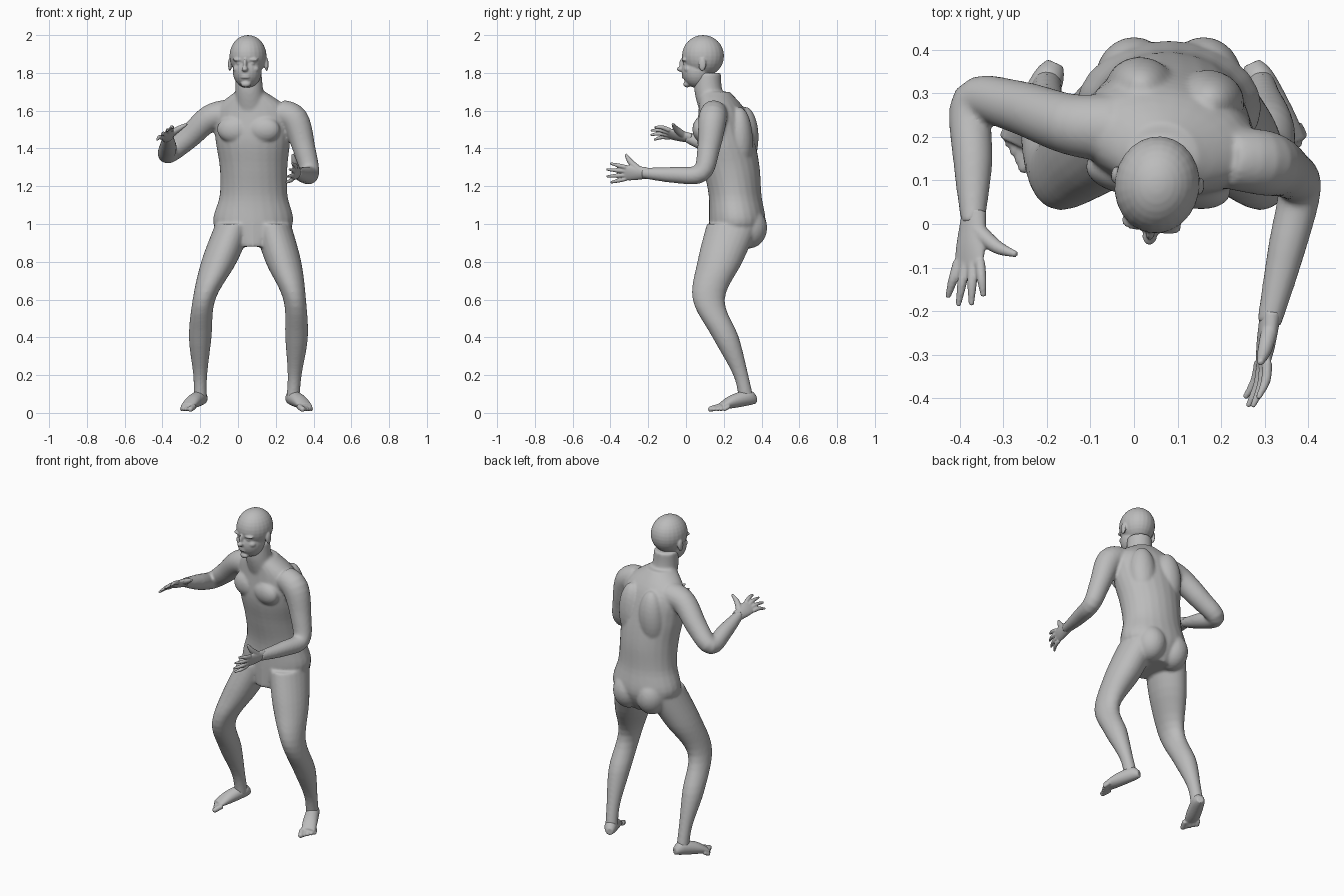
import bpy
import bmesh
import math
from mathutils import Vector, Matrix

if "Cube" in bpy.data.objects:
    bpy.data.objects.remove(bpy.data.objects["Cube"])

X, Y, Z = Matrix.Identity(3)

skin = bpy.data.materials.new("plain grey skin")
skin.use_nodes = True
skin.diffuse_color = (0.5, 0.5, 0.5, 1)
skin.node_tree.nodes["Principled BSDF"].inputs["Base Color"].default_value = skin.diffuse_color


def spline(rows, steps=5):
    """Catmull-Rom interpolation through rows of numbers."""
    points = [Vector(row) for row in rows]
    points = [points[0], *points, points[-1]]
    result = []
    for before, start, end, after in zip(points, points[1:], points[2:], points[3:]):
        leave, arrive = (end - before) / 2, (after - start) / 2
        for step in range(steps):
            t = step / steps
            ease = t * t * (3 - 2 * t)
            result.append(start.lerp(end, ease) + leave * t * (1 - t) ** 2 - arrive * t * t * (1 - t))
    return result + [points[-1]]


def loft(bm, rows, side=X, axis=None, sides=24):
    """Skin rings along a path; each row is a centre, a half width and, if not round, a half depth."""
    rows = spline(rows)
    centres = [Vector(row[:3]) for row in rows]
    last = len(rows) - 1
    rings = []
    for i, (row, centre) in enumerate(zip(rows, centres)):
        along = axis or (centres[min(i + 1, last)] - centres[max(i - 1, 0)]).normalized()
        across = (side - along * side.dot(along)).normalized()
        depth = along.cross(across)
        ring = []
        for k in range(sides):
            angle = math.tau * k / sides
            offset = across * row[3] * math.cos(angle) + depth * row[-1] * math.sin(angle)
            ring.append(bm.verts.new(centre + offset))
        rings.append(ring)
    for low, high in zip(rings, rings[1:]):
        for k in range(sides):
            bm.faces.new((low[k - 1], low[k], high[k], high[k - 1]))
    bm.faces.new(rings[0])
    bm.faces.new(rings[-1])


def blob(bm, place, radii):
    matrix = Matrix.LocRotScale(Vector(place), None, Vector(radii))
    bmesh.ops.create_uvsphere(bm, u_segments=24, v_segments=16, radius=1, matrix=matrix)


def finish(name, bm, voxel, rounds):
    """Fuse overlapping volumes into one soft skin."""
    bmesh.ops.recalc_face_normals(bm, faces=bm.faces)
    mesh = bpy.data.meshes.new(name)
    bm.to_mesh(mesh)
    bm.free()
    mesh.materials.append(skin)
    obj = bpy.data.objects.new(name, mesh)
    bpy.context.collection.objects.link(obj)
    fuse = obj.modifiers.new("fuse", "REMESH")
    fuse.mode = "VOXEL"
    fuse.voxel_size = voxel
    fuse.use_smooth_shade = True
    soften = obj.modifiers.new("soften", "SMOOTH")
    soften.factor = 0.5
    soften.iterations = rounds


# Torso: height, y, half width, half depth
spine_x = 0.08
torso_rows = [(0.88, 0.24, 0.1, 0.12), (1, 0.27, 0.21, 0.15), (1.15, 0.26, 0.18, 0.14),
              (1.3, 0.24, 0.18, 0.15), (1.45, 0.21, 0.2, 0.15), (1.6, 0.19, 0.2, 0.12),
              (1.7, 0.15, 0.08, 0.08)]
body = bmesh.new()
loft(body, [(spine_x, y, z, width, depth) for z, y, width, depth in torso_rows], axis=Z)

# Chest, back and seat muscles in pairs
for side in (-1, 1):
    muscle_x = spine_x + side * 0.08
    blob(body, (muscle_x, 0.1, 1.5), (0.09, 0.05, 0.07))
    blob(body, (muscle_x, 0.3, 1.45), (0.08, 0.07, 0.17))
    blob(body, (muscle_x, 0.33, 0.98), (0.09, 0.1, 0.11))

# Twist the trunk above the hips so that the left shoulder leads
pivot = Vector((spine_x, 0.22, 0))
for vert in body.verts:
    amount = min(max(vert.co.z - 1, 0) * 2, 1)
    turn = Matrix.Rotation(math.radians(-12) * amount, 3, "Z")
    vert.co = pivot + turn @ (vert.co - pivot)

# Neck
loft(body, [(0.07, 0.16, 1.6, 0.09), (0.06, 0.12, 1.7, 0.075), (0.055, 0.115, 1.8, 0.07)], axis=Z)

# Right arm reaches out, left arm hangs and bends forward
loft(body, [(-0.05, 0.22, 1.58, 0.08), (-0.15, 0.23, 1.56, 0.07), (-0.27, 0.27, 1.45, 0.06),
            (-0.37, 0.28, 1.37, 0.05), (-0.37, 0.14, 1.41, 0.045), (-0.37, 0, 1.46, 0.027)], side=Z)
loft(body, [(0.22, 0.15, 1.59, 0.07), (0.3, 0.14, 1.55, 0.075), (0.35, 0.12, 1.4, 0.06),
            (0.38, 0.08, 1.27, 0.05), (0.35, -0.06, 1.26, 0.043), (0.31, -0.23, 1.27, 0.028)])

# Legs: right x, left x, y, height, half width, half depth
leg_rows = [(-0.02, 0.18, 0.25, 1, 0.1, 0.14), (-0.1, 0.24, 0.18, 0.8, 0.095, 0.12),
            (-0.18, 0.3, 0.12, 0.6, 0.06, 0.085), (-0.2, 0.31, 0.21, 0.4, 0.06, 0.07),
            (-0.2, 0.3, 0.29, 0.2, 0.037, 0.04), (-0.2, 0.29, 0.32, 0.07, 0.035, 0.04)]
loft(body, [(right, *rest) for right, left, *rest in leg_rows], axis=Z)
loft(body, [(left, *rest) for right, left, *rest in leg_rows], axis=Z)
finish("body", body, 0.008, 6)


def foot(name, side, heel_x):
    """Heel to ball as one loft, with five toes turned outward."""
    bm = bmesh.new()
    heel = Vector((heel_x, 0.37, 0))
    ahead = Vector((side * 0.42, -0.9, 0)).normalized()
    outer = side * Z.cross(ahead)
    sole = [(0, 0.07, 0.02, 0.02), (0.04, 0.08, 0.036, 0.04),
            (0.14, 0.06, 0.042, 0.036), (0.21, 0.035, 0.04, 0.015)]
    loft(bm, [(*(heel + ahead * reach + Z * height), width, depth)
              for reach, height, width, depth in sole], outer, ahead)
    for toe in range(5):
        base = heel + ahead * (0.2 - toe * 0.007) + outer * (toe - 2) * 0.018 + Z * 0.034
        tip = base + ahead * (0.06 - toe * 0.006) - Z * 0.018
        thick = 0.011 if toe else 0.015
        loft(bm, [(*base, thick), (*base.lerp(tip, 0.8), thick), (*tip, thick / 2)], outer, sides=12)
    finish(name, bm, 0.005, 3)


foot("right_foot", -1, -0.18)
foot("left_foot", 1, 0.27)


def hand(name, wrist, ahead, across, palm, thumb_tip):
    """Palm, four spread fingers and a thumb; across runs from index to little finger."""
    bm = bmesh.new()
    wrist, thumb_tip = Vector(wrist), Vector(thumb_tip)
    ahead, across = Vector(ahead).normalized(), Vector(across).normalized()
    loft(bm, [(*(wrist + ahead * reach), width, depth) for reach, width, depth in
              ((-0.03, 0.03, 0.024), (0.05, 0.04, 0.019), (0.1, 0.04, 0.01))], across)
    for finger in range(4):
        spread = (finger - 1.5) / 1.5
        length = 0.105 - 0.02 * spread ** 2
        base = wrist + ahead * 0.09 + across * spread * 0.032
        tip = base + (ahead + across * spread / 4).normalized() * length
        bend = base.lerp(tip, 0.5)
        tip += palm * 0.015
        loft(bm, [(*base, 0.012), (*bend, 0.011), (*tip, 0.006)], across, sides=12)
    root = wrist + ahead * 0.015 - across * 0.014
    knuckle = root.lerp(thumb_tip, 0.5) + ahead * 0.01
    loft(bm, [(*root, 0.02), (*knuckle, 0.016), (*thumb_tip, 0.007)], palm, sides=12)
    finish(name, bm, 0.004, 2)


hand("right_hand", (-0.37, 0, 1.46), (-0.1, -1, 0.2), (-0.75, 0, -0.6), -Z, (-0.27, -0.07, 1.53))
hand("left_hand", (0.31, -0.23, 1.27), (-0.15, -1, 0), (-0.3, 0, -1), -X, (0.29, -0.32, 1.37))

# Head, modelled facing straight ahead and then turned a little
head = bmesh.new()
blob(head, (0, 0, 1.89), (0.098, 0.112, 0.11))              # skull
blob(head, (0, -0.03, 1.81), (0.077, 0.083, 0.09))          # jaw
blob(head, (0, -0.108, 1.845), (0.011, 0.02, 0.034))        # nose bridge
blob(head, (0, -0.118, 1.82), (0.017, 0.022, 0.014))        # nose tip
blob(head, (0, -0.085, 1.74), (0.027, 0.02, 0.017))         # chin
for lip in (1.776, 1.788):
    blob(head, (0, -0.1, lip), (0.026, 0.014, 0.006))
for side in (-1, 1):
    blob(head, (side * 0.036, -0.09, 1.87), (0.034, 0.02, 0.01))    # brow
    blob(head, (side * 0.034, -0.086, 1.85), (0.015, 0.016, 0.01))  # eye
    blob(head, (side * 0.045, -0.07, 1.82), (0.025, 0.025, 0.02))   # cheek
    blob(head, (side * 0.098, 0.01, 1.845), (0.01, 0.02, 0.036))    # ear
place = Matrix.Translation((0.053, 0.09, 0)) @ Matrix.Rotation(math.radians(-8), 4, "Z")
bmesh.ops.transform(head, verts=head.verts, matrix=place)
finish("head", head, 0.005, 3)
